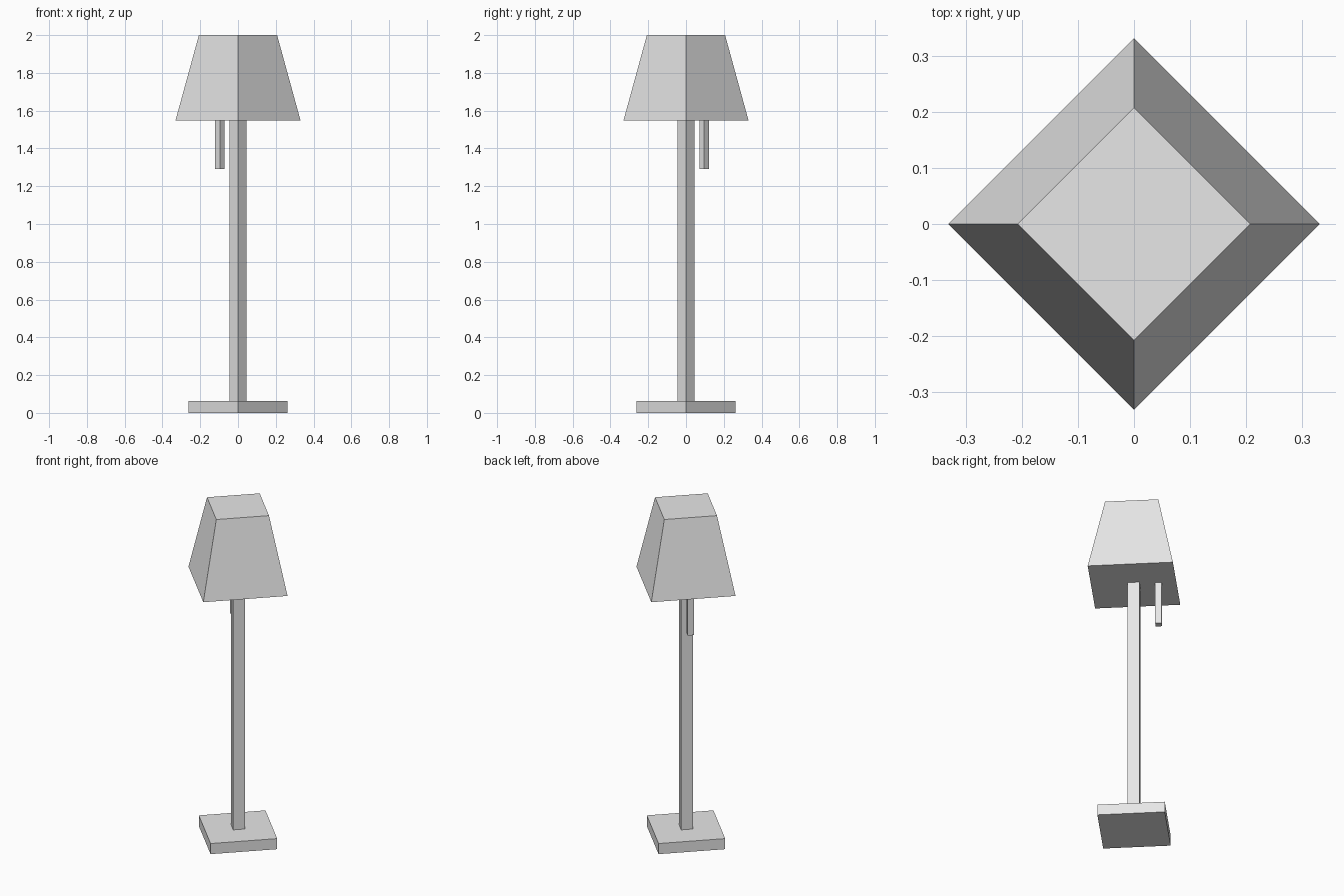
import bpy

# Remove the default cube only
cube = bpy.data.objects.get("Cube")
if cube:
    bpy.data.objects.remove(cube, do_unlink=True)

# Single flat material
grey = bpy.data.materials.new("light_grey")
grey.use_nodes = True
grey.diffuse_color = (0.8, 0.8, 0.8, 1)
grey.node_tree.nodes["Principled BSDF"].inputs["Base Color"].default_value = grey.diffuse_color


def square_prism(name, z0, z1, bottom, top=None, x=0, y=0):
    """Four-sided prism or frustum with its corners on the x and y axes."""
    bpy.ops.mesh.primitive_cone_add(
        vertices=4, radius1=bottom, radius2=bottom if top is None else top,
        depth=z1 - z0, location=(x, y, (z0 + z1) / 2))
    part = bpy.context.object
    part.name = part.data.name = name
    part.data.materials.append(grey)
    return part


# Foot, pole and tapered shade
square_prism("base", 0, 0.064, 0.262)
square_prism("pole", 0.06, 1.555, 0.046)
square_prism("shade", 1.548, 2, 0.331, 0.207)

# Pull cord hanging at the back right
square_prism("pull_cord", 1.292, 1.555, 0.025, x=-0.096, y=0.096)
